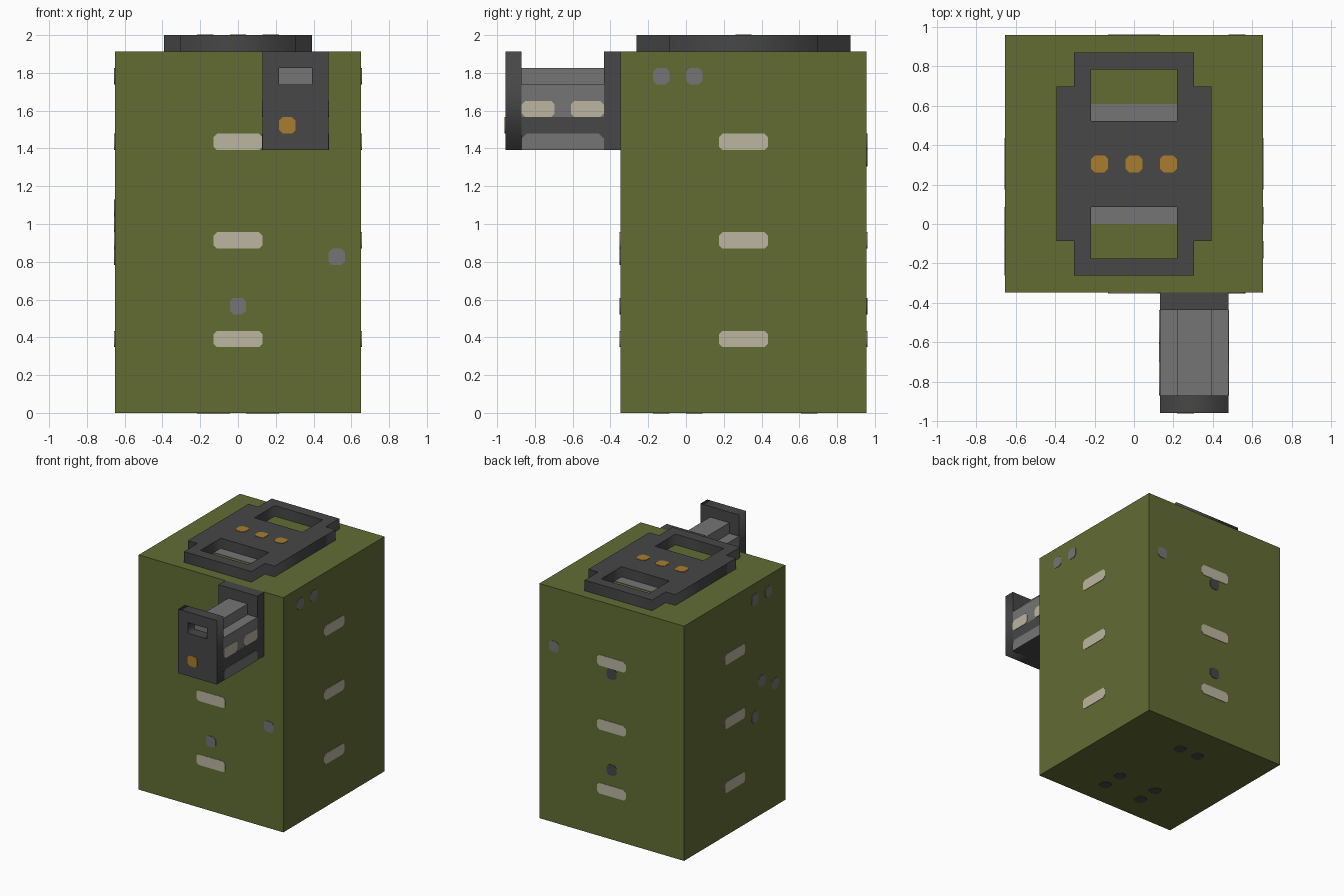
import bpy, bmesh

U = 2 / 23          # grid step: every part sits on this module
SKIN = 0.04         # marking height above its surface, in steps

cube = bpy.data.objects.get("Cube")
if cube:
    bpy.data.objects.remove(cube, do_unlink=True)


def material(name, *rgb):
    m = bpy.data.materials.new(name)
    m.use_nodes = True
    m.diffuse_color = (*rgb, 1)
    m.node_tree.nodes["Principled BSDF"].inputs["Base Color"].default_value = (*rgb, 1)
    return m


GREEN = material("olive green", 0.122, 0.150, 0.034)
DARK = material("dark grey", 0.063, 0.063, 0.063)
GREY = material("mid grey", 0.178, 0.178, 0.178)
BEIGE = material("beige", 0.503, 0.462, 0.352)
ORANGE = material("orange", 0.392, 0.205, 0.026)


def finish(name, bm, mat):
    bmesh.ops.recalc_face_normals(bm, faces=bm.faces)
    mesh = bpy.data.meshes.new(name)
    bm.to_mesh(mesh)
    bm.free()
    mesh.materials.append(mat)
    obj = bpy.data.objects.new(name, mesh)
    bpy.context.collection.objects.link(obj)
    return obj


def box(name, x, y, z, mat):
    bm = bmesh.new()
    bmesh.ops.create_cube(bm, size=1)
    for v in bm.verts:
        for i, (lo, hi) in enumerate((x, y, z)):
            v.co[i] = (lo if v.co[i] < 0 else hi) * U
    return finish(name, bm, mat)


def rect(u0, u1, v0, v1):
    return [(u0, v0), (u1, v0), (u1, v1), (u0, v1)]


def panel(name, loops, plane, w, mat):
    """Extrude a flat outline (later loops are holes) from w[0] to w[1] across a plane."""
    curve = bpy.data.curves.new(name, "CURVE")
    curve.dimensions = "2D"
    curve.fill_mode = "BOTH"
    curve.extrude = 0.5
    for loop in loops:
        spline = curve.splines.new("POLY")
        spline.points.add(len(loop) - 1)
        for point, (u, v) in zip(spline.points, loop):
            point.co = (u, v, 0, 1)
        spline.use_cyclic_u = True
    temp = bpy.data.objects.new("temp", curve)
    bpy.context.collection.objects.link(temp)
    graph = bpy.context.evaluated_depsgraph_get()
    mesh = bpy.data.meshes.new_from_object(temp.evaluated_get(graph))
    bm = bmesh.new()
    bm.from_mesh(mesh)
    bpy.data.objects.remove(temp, do_unlink=True)
    bpy.data.curves.remove(curve)
    bpy.data.meshes.remove(mesh)
    bmesh.ops.remove_doubles(bm, verts=bm.verts, dist=0.001)
    for v in bm.verts:
        place = {plane[0]: v.co.x, plane[1]: v.co.y}
        depth = w[0] if v.co.z < 0 else w[1]
        v.co = [place.get(axis, depth) * U for axis in "xyz"]
    return finish(name, bm, mat)


def marking(name, plane, surface, side, u, v, mat, w=1, h=1, c=0.22, c_low=0.22):
    """Thin plate with clipped corners, centred on (u, v), facing side (+1 or -1)."""
    a, b = w / 2, h / 2
    loop = [(a - c_low, -b), (a, c_low - b), (a, b - c), (a - c, b),
            (c - a, b), (-a, b - c), (-a, c_low - b), (c_low - a, -b)]
    loop = [(u + p, v + q) for p, q in loop]
    return panel(name, [loop], plane, (surface - side * SKIN, surface + side * SKIN), mat)


# Main body
box("body", (-7.5, 7.5), (-4, 11), (0, 22), GREEN)

# Stepped lid frame with two openings
half = [(3.5, -3), (3.5, -1), (4.5, -1), (4.5, 8), (3.5, 8), (3.5, 10)]
outline = half + [(-x, y) for x, y in reversed(half)]
panel("lid_frame", [outline, rect(-2.5, 2.5, -2, 1), rect(-2.5, 2.5, 6, 9)],
      "xy", (22, 23), DARK)
for name, y in (("front", 0), ("back", 6)):
    box(name + "_lid_strip", (-2.5, 2.5), (y, y + 1), (22 - SKIN, 22 + SKIN), GREY)
for x in (-2, 0, 2):
    marking("lid_light", "xy", 23, 1, x, 3.5, ORANGE)

# Side faces: plane, surface position, direction, centre along the face
faces = {"front": ("xz", -4, -1, 0), "back": ("xz", 11, 1, 0),
         "left": ("yz", 7.5, 1, 3.5), "right": ("yz", -7.5, -1, 3.5)}

# Three label bars on every side
for name, (plane, surface, side, mid) in faces.items():
    for z in (4.5, 10.5, 16.5):
        marking(name + "_label_bar", plane, surface, side, mid, z, BEIGE, w=3)

# Small studs on the sides
studs = {"front": [(6, 9.5), (0, 6.5)],
         "back": [(6, 16.5)],
         "left": [(-1.5, 20.5), (0.5, 20.5)],
         "right": [(-1.5, 20.5), (0.5, 20.5), (-0.5, 12.5), (-2.5, 11.5), (0.5, 9.5)]}
for name, spots in studs.items():
    for u, z in spots:
        marking(name + "_stud", *faces[name][:3], u, z, GREY)
for z in (6.5, 15.5):
    marking("back_dark_stud", *faces["back"][:3], 0, z, DARK)

# Studs under the body, in mirrored pairs
for x, y in ((1, 7.5), (2, 0.5), (2, -1.5)):
    for s in (-1, 1):
        marking("bottom_stud", "xy", 0, -1, s * x, y, DARK)

# Projecting unit: end plates, core and top rail
panel("unit_front_plate", [rect(1.5, 5.5, 16, 22), rect(2.5, 4.5, 20, 21)],
      "xz", (-11, -10), DARK)
box("unit_back_plate", (1.5, 5.5), (-5, -4), (16, 22), DARK)
box("unit_base", (1.5, 5.5), (-10, -5), (16, 18), DARK)
box("unit_core", (1.5, 5.5), (-10, -5), (18, 20), GREY)
box("unit_top_rail", (2.5, 4.5), (-10, -5), (20, 21), GREY)
marking("unit_light", "xz", -11, -1, 3, 17.5, ORANGE)

# Markings on both flanks of the unit
for x, side in ((1.5, -1), (5.5, 1)):
    for y in (-9, -6):
        marking("unit_label", "yz", x, side, y, 18.5, BEIGE, w=2)
    marking("unit_skirt", "yz", x, side, -7.5, 16.5, GREY, w=5, c=0.3, c_low=0.02)
